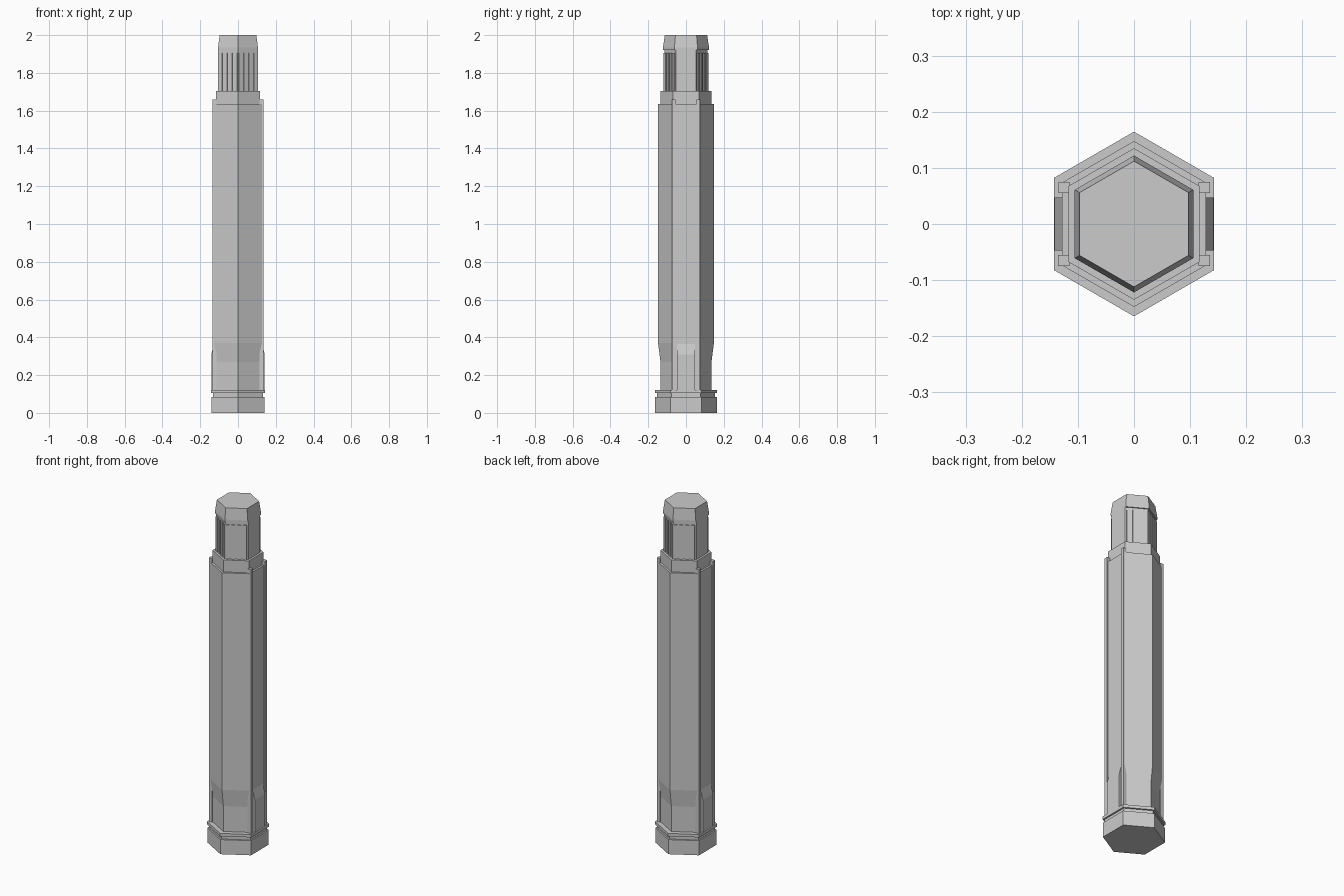
import bpy, bmesh, math
from mathutils import Matrix

if "Cube" in bpy.data.objects:
    bpy.data.objects.remove(bpy.data.objects["Cube"])

C30 = math.cos(math.radians(30))
stone = bpy.data.materials.new("light grey stone")
stone.diffuse_color = (0.6, 0.6, 0.6, 1)
stone.use_nodes = True
stone.node_tree.nodes["Principled BSDF"].inputs["Base Color"].default_value = stone.diffuse_color


def finish(name, bm):
    bmesh.ops.recalc_face_normals(bm, faces=bm.faces[:])
    mesh = bpy.data.meshes.new(name)
    bm.to_mesh(mesh)
    bm.free()
    mesh.materials.append(stone)
    obj = bpy.data.objects.new(name, mesh)
    bpy.context.collection.objects.link(obj)
    return obj


def hex_column(name, levels):
    """Stack of hexagon sections: (z, x-side apothem, diagonal-side apothem)."""
    bm = bmesh.new()
    rings = []
    for z, ax, ad in levels:
        tip, y = ad / C30, (ad - 0.5 * ax) / C30
        pts = [(0, -tip), (ax, -y), (ax, y), (0, tip), (-ax, y), (-ax, -y)]
        rings.append([bm.verts.new((px, py, z)) for px, py in pts])
    for a, b in zip(rings, rings[1:]):
        for i in range(6):
            j = (i + 1) % 6
            bm.faces.new((a[i], a[j], b[j], b[i]))
    bm.faces.new(rings[0])
    bm.faces.new(rings[-1])
    return finish(name, bm)


def add_box(bm, lo, hi, turn=0):
    size = [h - l for l, h in zip(lo, hi)]
    mid = [(h + l) / 2 for l, h in zip(lo, hi)]
    m = (Matrix.Rotation(turn, 4, 'Z') @ Matrix.Translation(mid)
         @ Matrix.Diagonal((*size, 1)))
    bmesh.ops.create_cube(bm, size=1, matrix=m)


# stepped base with a groove under the upper moulding
hex_column("base", [(0, .141, .141), (.085, .141, .141), (.085, .133, .133),
                    (.105, .133, .133), (.105, .1425, .1425), (.122, .1425, .1425)])

# shaft, with the diagonal sides pulled in near the foot
hex_column("shaft", [(.122, .128, .117), (.27, .128, .117),
                     (.37, .128, .128), (1.635, .128, .128)])

# collar and neck core
hex_column("collar", [(1.635, .117, .117), (1.705, .117, .117)])
hex_column("neck", [(1.705, .1056, .099), (1.92, .1056, .099)])

# bevelled cap
hex_column("cap", [(1.92, .1056, .1056), (1.935, .1056, .1056), (2.0, .097, .097)])

# upright bars on the four diagonal neck sides
bm = bmesh.new()
for angle in (60, 120, 240, 300):
    for k in (-.046, -.0155, .0155, .046):
        add_box(bm, (.095, k - .0095, 1.705), (.1056, k + .0095, 1.905),
                math.radians(angle))
finish("neck_bars", bm)

# tall rails along the edges of the two side faces
bm = bmesh.new()
for turn in (0, math.pi):
    for y in (-.065, .065):
        add_box(bm, (.115, y - .01, .122), (.135, y + .01, 1.66), turn)
finish("side_rails", bm)

# raised foot plates between the rails, sloped at the top
bm = bmesh.new()
for s in (-1, 1):
    profile = [(.12, .122), (.1415, .122), (.1415, .31), (.128, .365), (.12, .365)]
    a, b = ([bm.verts.new((s * x, y, z)) for x, z in profile] for y in (-.047, .047))
    bm.faces.new(a)
    bm.faces.new(b)
    for i in range(5):
        j = (i + 1) % 5
        bm.faces.new((a[i], a[j], b[j], b[i]))
finish("foot_plates", bm)
